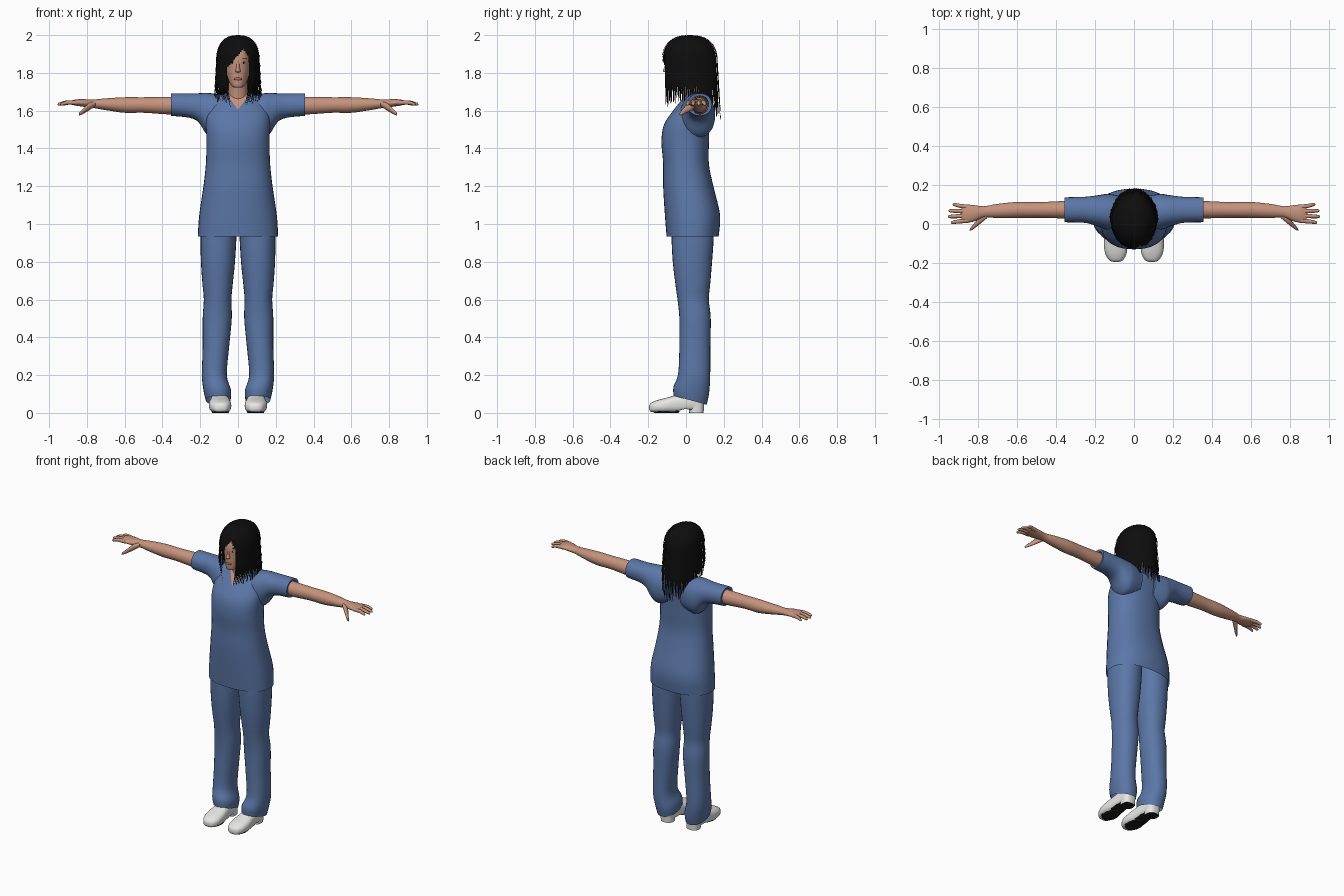
import bpy, bmesh, math, random
from mathutils import Vector

random.seed(4)
if "Cube" in bpy.data.objects:
    bpy.data.objects.remove(bpy.data.objects["Cube"], do_unlink=True)


def material(name, r, g, b):
    m = bpy.data.materials.new(name)
    m.use_nodes = True
    m.diffuse_color = (r, g, b, 1)
    node = m.node_tree.nodes["Principled BSDF"]
    node.inputs["Base Color"].default_value = (r, g, b, 1)
    node.inputs["Roughness"].default_value = 0.8
    return m


BLUE = material("scrub blue", 0.105, 0.185, 0.39)
SKIN = material("skin", 0.56, 0.29, 0.2)
HAIR = material("black hair", 0.004, 0.004, 0.004)
WHITE = material("shoe white", 0.8, 0.8, 0.78)
SOLE = material("sole black", 0.01, 0.01, 0.01)
LIP = material("lip rose", 0.4, 0.15, 0.12)


def finish(name, bm, mats, mirror=False):
    mesh = bpy.data.meshes.new(name)
    bm.to_mesh(mesh)
    bm.free()
    for m in mats:
        mesh.materials.append(m)
    ob = bpy.data.objects.new(name, mesh)
    bpy.context.collection.objects.link(ob)
    bpy.ops.object.select_all(action="DESELECT")
    ob.select_set(True)
    bpy.context.view_layer.objects.active = ob
    bpy.ops.object.shade_smooth_by_angle(angle=math.radians(50))
    if mirror:
        ob.modifiers.new("mirror", "MIRROR").use_mirror_merge = False
    return ob


def smooth_rows(rows, steps):
    """Catmull-Rom interpolation of cross-section rows."""
    out = []
    for i in range(len(rows) - 1):
        a, b = rows[max(i - 1, 0)], rows[i]
        c, d = rows[i + 1], rows[min(i + 2, len(rows) - 1)]
        for k in range(steps):
            t = k / steps
            out.append([0.5 * (2 * q + (r - p) * t + (2 * p - 5 * q + 4 * r - s) * t * t
                               + (3 * q - p - 3 * r + s) * t ** 3)
                        for p, q, r, s in zip(a, b, c, d)])
    return out + [list(rows[-1])]


def loft(axis, rows, sides=28, power=2, caps=(True, True), steps=4, warp=None):
    """Rows: position along axis, two centres, two half sizes."""
    bm = bmesh.new()
    rings = []
    for t, ca, cb, ha, hb in smooth_rows(rows, steps):
        ring = []
        for k in range(sides):
            ang = 2 * math.pi * k / sides
            c, s = math.cos(ang), math.sin(ang)
            co = [ca + max(ha, 0.001) * math.copysign(abs(c) ** (2 / power), c),
                  cb + max(hb, 0.001) * math.copysign(abs(s) ** (2 / power), s)]
            co.insert("xyz".index(axis), t)
            v = Vector(co)
            if warp:
                warp(v)
            ring.append(bm.verts.new(v))
        rings.append(ring)
    for r, q in zip(rings, rings[1:]):
        for k in range(sides):
            j = (k + 1) % sides
            bm.faces.new((r[k], r[j], q[j], q[k]))
    for ring, cap in ((rings[0], caps[0]), (rings[-1], caps[1])):
        if cap:
            bm.faces.new(ring)
    bmesh.ops.recalc_face_normals(bm, faces=bm.faces)
    return bm


def blob(name, loc, scale, mat, mirror=False):
    bm = bmesh.new()
    bmesh.ops.create_uvsphere(bm, u_segments=16, v_segments=10, radius=1)
    bmesh.ops.scale(bm, vec=scale, verts=bm.verts)
    bmesh.ops.translate(bm, vec=loc, verts=bm.verts)
    return finish(name, bm, [mat], mirror)


# Tunic with a V neck cut into its front
bm = loft("z", [(0.935, 0, 0.035, 0.213, 0.138), (1.05, 0, 0.034, 0.205, 0.146),
                (1.2, 0, 0.012, 0.183, 0.133), (1.32, 0, 0, 0.17, 0.121),
                (1.44, 0, -0.004, 0.167, 0.126), (1.53, 0, 0.005, 0.17, 0.12),
                (1.6, 0, 0.032, 0.165, 0.1), (1.65, 0, 0.052, 0.14, 0.081),
                (1.68, 0, 0.06, 0.105, 0.066), (1.695, 0, 0.062, 0.07, 0.05)],
          sides=36, power=2.3, caps=(False, True))
for side in (1, -1):
    near = [f for f in bm.faces if f.calc_center_median().z > 1.57 and f.calc_center_median().y < 0.06]
    geom = near + list({e for f in near for e in f.edges}) + list({v for f in near for v in f.verts})
    bmesh.ops.bisect_plane(bm, geom=geom, plane_co=(0, 0, 1.605), plane_no=(side, 0, -0.75))
for f in bm.faces:
    c = f.calc_center_median()
    f.material_index = int(c.y < 0.06 and abs(c.x) < 0.75 * (c.z - 1.605))
finish("tunic", bm, [BLUE, SKIN])

# Short sleeves flowing into the armpits
finish("sleeves", loft("x", [(0.05, 0.06, 1.58, 0.08, 0.1), (0.13, 0.062, 1.575, 0.092, 0.116),
                             (0.17, 0.066, 1.587, 0.084, 0.107), (0.21, 0.07, 1.616, 0.074, 0.076),
                             (0.26, 0.073, 1.627, 0.066, 0.064), (0.345, 0.073, 1.632, 0.064, 0.06),
                             (0.355, 0.073, 1.632, 0.062, 0.057), (0.352, 0.073, 1.632, 0.046, 0.045)],
                       power=2.2, caps=(True, False)), [BLUE], True)

# Trouser legs, with hems that drop toward the heel
def hem(v):
    v.z -= 0.28 * (v.y - 0.03) * max(0, 1 - v.z / 0.25) * 1.3

finish("trouser_legs", loft("z", [(1.08, 0.098, 0.035, 0.09, 0.11), (0.94, 0.103, 0.035, 0.095, 0.112),
                                  (0.8, 0.106, 0.034, 0.09, 0.104), (0.68, 0.108, 0.036, 0.08, 0.092),
                                  (0.6, 0.108, 0.038, 0.073, 0.083), (0.5, 0.11, 0.048, 0.077, 0.083),
                                  (0.35, 0.117, 0.047, 0.07, 0.082), (0.2, 0.125, 0.043, 0.066, 0.085),
                                  (0.12, 0.11, 0.028, 0.073, 0.094), (0.065, 0.105, 0.022, 0.066, 0.088)],
                            power=2.2, caps=(True, False), warp=hem), [BLUE], True)

# Shoes with a raised arch and a separate heel
def ground(v):
    v.z = max(v.z, 0.006 + 0.016 * max(0, 1 - abs(v.y - 0.0) / 0.06))

bm = loft("y", [(-0.195, 0.092, 0.028, 0.012, 0.01), (-0.185, 0.092, 0.029, 0.036, 0.024),
                (-0.15, 0.093, 0.034, 0.055, 0.034), (-0.1, 0.095, 0.04, 0.059, 0.041),
                (-0.04, 0.096, 0.048, 0.052, 0.05), (0.03, 0.096, 0.058, 0.046, 0.055),
                (0.08, 0.096, 0.06, 0.04, 0.05), (0.095, 0.096, 0.06, 0.02, 0.03)],
          power=2.6, warp=ground)
bm.normal_update()
for f in bm.faces:
    f.material_index = int(f.normal.z < -0.85 and f.calc_center_median().y > -0.15)
finish("shoes", bm, [WHITE, SOLE], True)
bm = loft("z", [(0, 0.096, 0.055, 0.041, 0.038), (0.05, 0.096, 0.055, 0.044, 0.042)], power=2.6, steps=1)
bm.normal_update()
for f in bm.faces:
    f.material_index = int(f.normal.z < -0.9)
finish("shoe_heels", bm, [WHITE, SOLE], True)
finish("shoe_treads", loft("z", [(0, 0.093, -0.105, 0.042, 0.065), (0.009, 0.093, -0.105, 0.048, 0.072)],
                           steps=1), [SOLE], True)

# Arms and hands
finish("arms", loft("x", [(0.3, 0.073, 1.628, 0.048, 0.047), (0.38, 0.073, 1.627, 0.044, 0.046),
                          (0.5, 0.072, 1.63, 0.04, 0.041), (0.6, 0.072, 1.63, 0.041, 0.041),
                          (0.7, 0.067, 1.634, 0.036, 0.031), (0.77, 0.062, 1.637, 0.029, 0.022),
                          (0.82, 0.055, 1.641, 0.042, 0.02), (0.86, 0.053, 1.643, 0.046, 0.016),
                          (0.885, 0.053, 1.642, 0.04, 0.01)]), [SKIN], True)
for name, y0, y1, tip in (("index_fingers", 0.018, 0.008, 0.94), ("middle_fingers", 0.042, 0.038, 0.955),
                          ("ring_fingers", 0.065, 0.068, 0.952), ("little_fingers", 0.087, 0.1, 0.93)):
    mid = (0.86 + tip) / 2
    finish(name, loft("x", [(0.85, y0, 1.642, 0.012, 0.012), (mid, (y0 + y1) / 2, 1.643, 0.0105, 0.011),
                            (tip - 0.008, y1, 1.635, 0.008, 0.008), (tip, y1, 1.633, 0.002, 0.002)],
                      sides=12), [SKIN], True)
finish("thumbs", loft("x", [(0.755, 0.045, 1.637, 0.016, 0.014), (0.79, 0.02, 1.62, 0.02, 0.02),
                            (0.82, -0.01, 1.597, 0.013, 0.014), (0.838, -0.026, 1.584, 0.008, 0.009),
                            (0.843, -0.03, 1.58, 0.002, 0.002)], sides=12), [SKIN], True)

# Neck, head and face
finish("neck", loft("z", [(1.58, 0, 0.045, 0.06, 0.06), (1.67, 0, 0.035, 0.052, 0.055),
                          (1.78, 0, 0.02, 0.048, 0.055)]), [SKIN])
finish("head", loft("z", [(1.722, 0, -0.078, 0.014, 0.014), (1.73, 0, -0.06, 0.033, 0.042),
                          (1.765, 0, -0.026, 0.052, 0.079), (1.82, 0, -0.01, 0.066, 0.095),
                          (1.88, 0, 0, 0.07, 0.105), (1.94, 0, 0.01, 0.06, 0.09),
                          (1.975, 0, 0.015, 0.03, 0.05)], power=2.15), [SKIN])
finish("nose", loft("z", [(1.802, 0, -0.1, 0.008, 0.007), (1.81, 0, -0.105, 0.0135, 0.018),
                          (1.83, 0, -0.102, 0.009, 0.013), (1.865, 0, -0.098, 0.007, 0.008)],
                    sides=14), [SKIN])
blob("lips", (0, -0.101, 1.768), (0.021, 0.008, 0.008), LIP)
blob("eyes", (0.029, -0.094, 1.855), (0.012, 0.005, 0.005), WHITE, True)
blob("pupils", (0.029, -0.097, 1.855), (0.005, 0.004, 0.005), SOLE, True)
blob("eyebrows", (0.03, -0.094, 1.875), (0.017, 0.006, 0.0025), HAIR, True)

# Hair built from overlapping hanging locks around a domed crown
DOME, CROWN = 1.85, 0.15
LENGTHS = [(0, 1.64), (0.6, 1.64), (1.0, 1.66), (1.6, 1.67), (2.3, 1.6), (3.2, 1.56)]

def lock_end(theta):
    x = 0.116 * math.sin(theta)
    if math.cos(theta) > 0 and -0.057 < x < 0.06:
        if x < 0.03:
            return 1.93 - (0.03 - x) * 1.15, True
        return 1.93 - (x - 0.03) * 1.6, True
    a = abs(theta)
    for (a0, z0), (a1, z1) in zip(LENGTHS, LENGTHS[1:]):
        if a <= a1:
            return z0 + (z1 - z0) * (a - a0) / (a1 - a0) + random.uniform(-0.025, 0.015), False

def hair_point(theta, r, z, puff):
    drop = max(0, DOME - z)
    front, back = max(0, math.cos(theta)), max(0, -math.cos(theta))
    x = (0.115 + 0.06 * min(drop, 0.15)) * r * puff * math.sin(theta)
    x *= 1 - 4 * max(0, 1.76 - z) * front
    y = 0.02 - 0.147 * r * puff * math.cos(theta) + 0.06 * drop * back
    return x, y, z

bm = bmesh.new()
COUNT = 84
width = 2 * math.pi / COUNT
for i in range(COUNT):
    theta = -math.pi + (i + 0.5) * width
    end, fringe = lock_end(theta)
    puff = random.uniform(0.985, 1.02)
    limit = math.acos(min(1, max(0, (end - DOME) / CROWN) ** 1.25))
    path = []
    for k in range(11):
        phi = limit * k / 10
        path.append((math.sin(phi) ** 0.8, DOME + CROWN * max(0, math.cos(phi)) ** 0.8))
    if end < DOME:
        path += [(1, DOME + (end - DOME) * k / 10) for k in range(1, 11)]
    previous = None
    for k, (r, z) in enumerate(path):
        t = k / (len(path) - 1)
        half = width * (0.7 if fringe else 0.7 - 0.55 * max(0, (t - 0.72) / 0.28))
        row = [bm.verts.new(hair_point(theta + d, r, z, puff)) for d in (-half, half)]
        if previous:
            bm.faces.new((previous[0], row[0], row[1], previous[1]))
        previous = row
finish("hair", bm, [HAIR])
